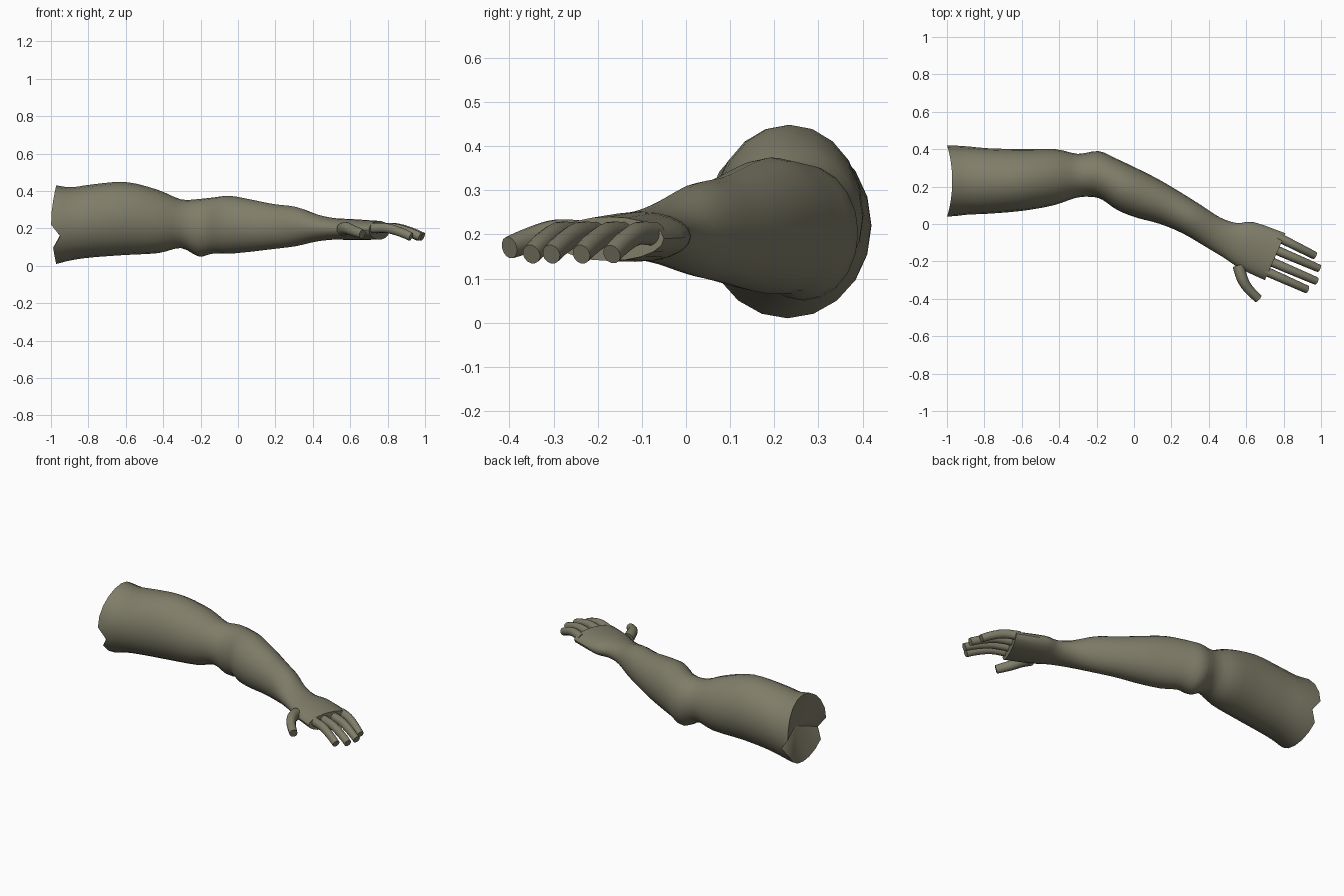
import bpy, bmesh, math
from mathutils import Vector

cube = bpy.data.objects.get("Cube")
if cube:
    bpy.data.objects.remove(cube, do_unlink=True)

OLIVE = (0.215, 0.205, 0.14, 1)
skin = bpy.data.materials.new("olive_grey")
skin.use_nodes = True
skin.diffuse_color = OLIVE
skin.node_tree.nodes["Principled BSDF"].inputs["Base Color"].default_value = OLIVE


def spline(p, steps):
    """Catmull-Rom through equal-length vectors."""
    p = [Vector(q) for q in p]
    out = []
    for i in range(len(p) - 1):
        a, b, c, d = p[max(i - 1, 0)], p[i], p[i + 1], p[min(i + 2, len(p) - 1)]
        for k in range(steps):
            t = k / steps
            out.append(b + (c - a) * (t / 2) + (a * 2 - b * 5 + c * 4 - d) * (t * t / 2)
                       + (b * 3 - a - c * 3 + d) * (t ** 3 / 2))
    return out + [p[-1]]


def loft(name, sections, sides, torn=False):
    """Skin elliptical sections given as (centre, half width, half height)."""
    bm = bmesh.new()
    rings = []
    for centre, u, v in sections:
        angles = [math.tau * k / sides for k in range(sides)]
        rings.append([bm.verts.new(centre + u * math.cos(a) + v * math.sin(a)) for a in angles])
    for r, s in zip(rings, rings[1:]):
        for k in range(sides):
            n = (k + 1) % sides
            bm.faces.new((r[k], r[n], s[n], s[k]))
    bm.faces.new(rings[-1])
    if torn:
        # ragged edge with a sunken fan behind it
        for vert in rings[0]:
            z = vert.co.z
            vert.co.x += 0.05 * math.exp(-((z - 0.16) / 0.03) ** 2) - 0.03 * math.sin(math.pi * z / 0.44)
        hub = bm.verts.new(sections[0][0] + Vector((0.05, 0, 0)))
        for k in range(sides):
            bm.faces.new((rings[0][k], hub, rings[0][(k + 1) % sides]))
    else:
        bm.faces.new(rings[0])
    bmesh.ops.recalc_face_normals(bm, faces=bm.faces)
    mesh = bpy.data.meshes.new(name)
    bm.to_mesh(mesh)
    bm.free()
    mesh.materials.append(skin)
    obj = bpy.data.objects.new(name, mesh)
    bpy.context.collection.objects.link(obj)
    bpy.ops.object.select_all(action="DESELECT")
    obj.select_set(True)
    bpy.context.view_layer.objects.active = obj
    bpy.ops.object.shade_smooth_by_angle(angle=math.radians(40))
    return obj


def digit(name, path, r0, r1):
    """Round tube with flat ends along a curved path."""
    pts = spline(path, 3)
    sections = []
    for i, p in enumerate(pts):
        tangent = (pts[min(i + 1, len(pts) - 1)] - pts[max(i - 1, 0)]).normalized()
        r = r0 + (r1 - r0) * i / (len(pts) - 1)
        u = tangent.cross(Vector((0, 0, 1))).normalized()
        sections.append((p, u * r, u.cross(tangent) * r * 1.1))
    return loft(name, sections, 14)


# Arm from shoulder to knuckles: back edge x y, front edge x y, top z, bottom z
outline = [
    (-.97, .42, -.97, .04, .43, .01),
    (-.89, .415, -.89, .05, .42, .03),
    (-.78, .405, -.78, .055, .435, .045),
    (-.6, .40, -.6, .07, .448, .058),
    (-.42, .40, -.43, .10, .405, .068),
    (-.3, .375, -.31, .14, .355, .095),
    (-.19, .39, -.23, .145, .357, .05),
    (-.1, .352, -.17, .13, .365, .065),
    (0, .305, -.09, .075, .374, .065),
    (.12, .245, .01, .035, .355, .075),
    (.24, .175, .14, 0, .33, .09),
    (.36, .10, .26, -.05, .315, .105),
    (.46, .035, .38, -.12, .275, .13),
    (.55, .005, .48, -.18, .255, .14),
    (.64, .01, .57, -.24, .25, .138),
    (.81, -.05, .70, -.30, .24, .14),
]
arm_sections = []
for bx, by, fx, fy, top, bottom in spline(outline, 3):
    back, front = Vector((bx, by, 0)), Vector((fx, fy, 0))
    centre = (back + front) / 2 + Vector((0, 0, (top + bottom) / 2))
    arm_sections.append((centre, (back - front) / 2, Vector((0, 0, (top - bottom) / 2))))
loft("arm", arm_sections, 20, torn=True)

# Fingers droop from the knuckles
fingers = {
    "little_finger": ((.77, -.07), (.965, -.168)),
    "ring_finger": ((.75, -.135), (.988, -.237)),
    "middle_finger": ((.73, -.2), (.975, -.305)),
    "index_finger": ((.70, -.25), (.925, -.35)),
}
for name, (a, b) in fingers.items():
    a, b = Vector(a), Vector(b)
    path = [(*a.lerp(b, t), z) for t, z in ((0, .2), (.4, .202), (.75, .18), (1, .155))]
    digit(name, path, .025, .021)

# Thumb bends forward below the wrist
digit("thumb", [(.56, -.225, .195), (.578, -.29, .202), (.61, -.345, .19), (.665, -.4, .17)], .033, .023)
